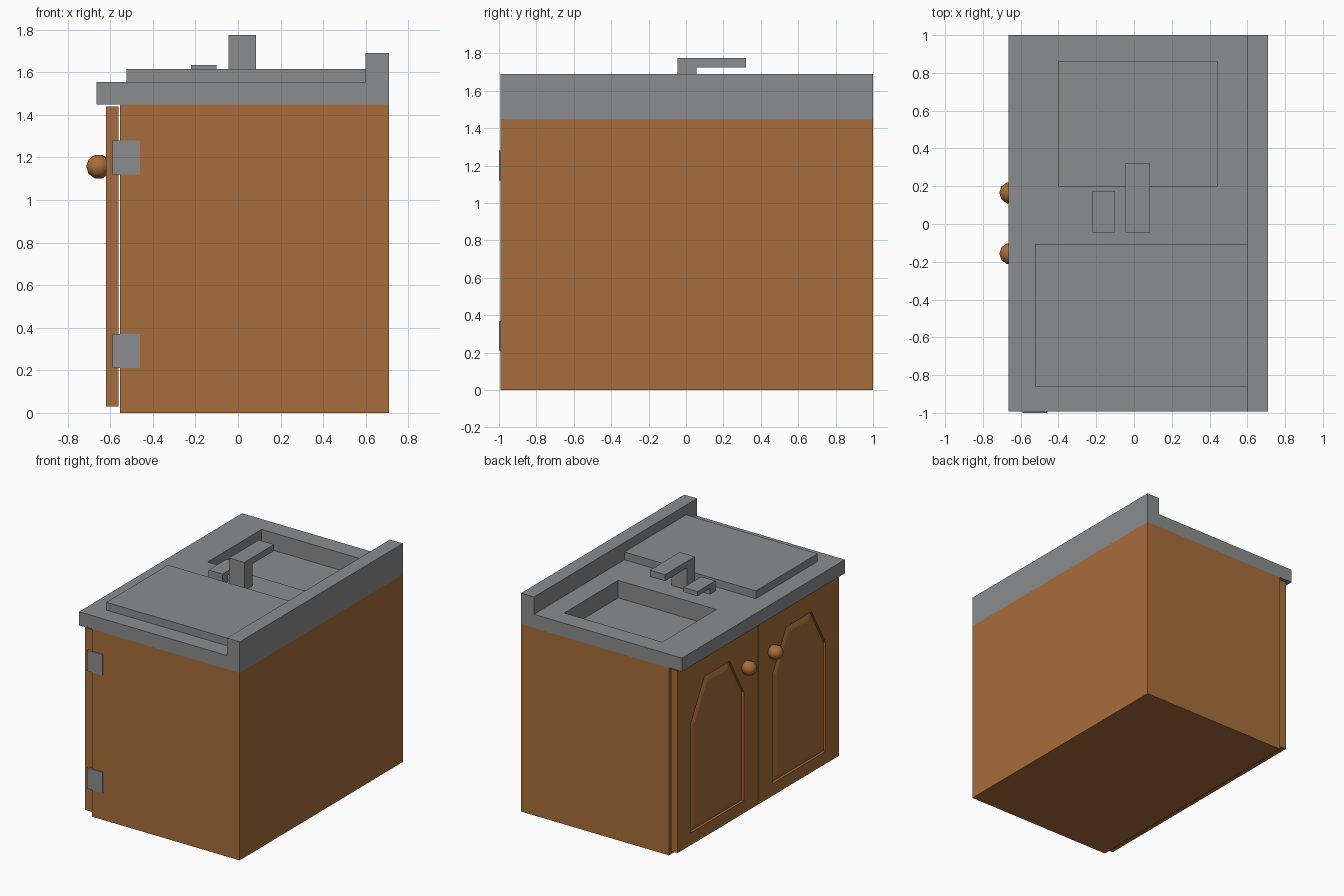
import bpy, bmesh, math
from mathutils import Matrix

if "Cube" in bpy.data.objects:
    bpy.data.objects.remove(bpy.data.objects["Cube"])


def material(name, rgb):
    m = bpy.data.materials.new(name)
    m.diffuse_color = (*rgb, 1)
    m.use_nodes = True
    m.node_tree.nodes["Principled BSDF"].inputs["Base Color"].default_value = m.diffuse_color
    return m


WOOD = material("warm wood", (0.39, 0.155, 0.043))
METAL = material("grey metal", (0.26, 0.265, 0.27))


def finish(name, bm, mat):
    bmesh.ops.recalc_face_normals(bm, faces=bm.faces[:])
    me = bpy.data.meshes.new(name)
    bm.to_mesh(me)
    bm.free()
    ob = bpy.data.objects.new(name, me)
    bpy.context.collection.objects.link(ob)
    me.materials.append(mat)
    return ob


def box(name, x, y, z, mat):
    bm = bmesh.new()
    bmesh.ops.create_cube(bm, size=1)
    for v in bm.verts:
        v.co = [(r[0] + r[1]) / 2 + c * (r[1] - r[0]) for r, c in zip((x, y, z), v.co)]
    return finish(name, bm, mat)


def prism(name, points, vec, mat):
    """Closed outline swept along a vector."""
    bm = bmesh.new()
    face = bm.faces.new([bm.verts.new(p) for p in points])
    top = bmesh.ops.extrude_face_region(bm, geom=[face])
    bmesh.ops.translate(bm, vec=vec, verts=[g for g in top["geom"] if isinstance(g, bmesh.types.BMVert)])
    return finish(name, bm, mat)


def cut(target, cutter):
    mod = target.modifiers.new("cut", 'BOOLEAN')
    mod.operation = 'DIFFERENCE'
    mod.solver = 'EXACT'
    mod.object = cutter
    bpy.context.view_layer.objects.active = target
    bpy.ops.object.modifier_apply(modifier=mod.name)
    bpy.data.objects.remove(cutter)


Y0, Y1 = -0.993, 1.0
BX, BY, FLOOR = (-0.40, 0.44), (0.20, 0.86), 1.42


def basin_space():
    return box("basin_cutter", BX, BY, (FLOOR, 1.8), METAL)


# Cabinet with room for the basin
cabinet = box("cabinet", (-0.555, 0.71), (Y0, Y1), (0, 1.45), WOOD)
cut(cabinet, box("tub_cutter", (BX[0] - .02, BX[1] + .02), (BY[0] - .02, BY[1] + .02), (FLOOR - .02, 1.8), METAL))

# Counter with splashback, one profile swept along y
profile = [(-0.665, 1.45), (0.71, 1.45), (0.71, 1.69), (0.60, 1.69), (0.60, 1.555), (-0.665, 1.555)]
counter = prism("counter", [(x, Y0, z) for x, z in profile], (0, Y1 - Y0, 0), METAL)
cut(counter, basin_space())
basin = box("basin", (BX[0] - .02, BX[1] + .02), (BY[0] - .02, BY[1] + .02), (FLOOR - .02, 1.45), METAL)
cut(basin, basin_space())

# Raised draining board
box("draining_board", (-0.525, 0.60), (-0.86, -0.105), (1.55, 1.615), METAL)

# Tap and its lever: post plus arm
box("tap_post", (-0.045, 0.085), (-0.045, 0.055), (1.55, 1.775), METAL)
box("tap_arm", (-0.045, 0.085), (0.055, 0.32), (1.725, 1.775), METAL)
box("lever_post", (-0.22, -0.10), (-0.045, 0.02), (1.55, 1.635), METAL)
box("lever_arm", (-0.22, -0.10), (0.02, 0.175), (1.60, 1.635), METAL)

# Doors with an arched recess and a raised, bevelled panel
MID = 0.0035
for side, tag in ((1, "left"), (-1, "right")):
    ys = sorted((MID + side * 0.004, MID + side * 0.985))
    door = box(tag + "_door", (-0.62, -0.562), ys, (0.03, 1.44), WOOD)
    cy = MID + side * 0.50
    outline = [(-.325, .125), (.325, .125), (.325, .965), (.155, 1.27), (-.155, 1.27), (-.325, .965)]
    cut(door, prism("recess_cutter", [(-0.70, cy + y, z) for y, z in outline], (0.10, 0, 0), WOOD))
    bm = bmesh.new()
    bm.from_mesh(door.data)
    floor = [f for f in bm.faces if all(abs(v.co.x + 0.60) < 1e-3 for v in f.verts)]
    bmesh.ops.inset_region(bm, faces=floor, thickness=0.05, depth=0.018, use_even_offset=True)
    bm.to_mesh(door.data)
    bm.free()

    # Low-poly round knob
    bm = bmesh.new()
    bmesh.ops.create_uvsphere(bm, u_segments=8, v_segments=5, radius=0.058,
                              matrix=Matrix.Translation((-0.655, MID + side * 0.161, 1.157))
                              @ Matrix.Rotation(math.pi / 2, 4, 'Y'))
    knob = finish(tag + "_knob", bm, WOOD)
    knob.data.shade_smooth()

# Hinge plates on the open side
for i, z in enumerate((0.21, 1.12)):
    box(f"hinge_{i + 1}", (-0.59, -0.46), (-1.0, -0.98), (z, z + 0.16), METAL)
